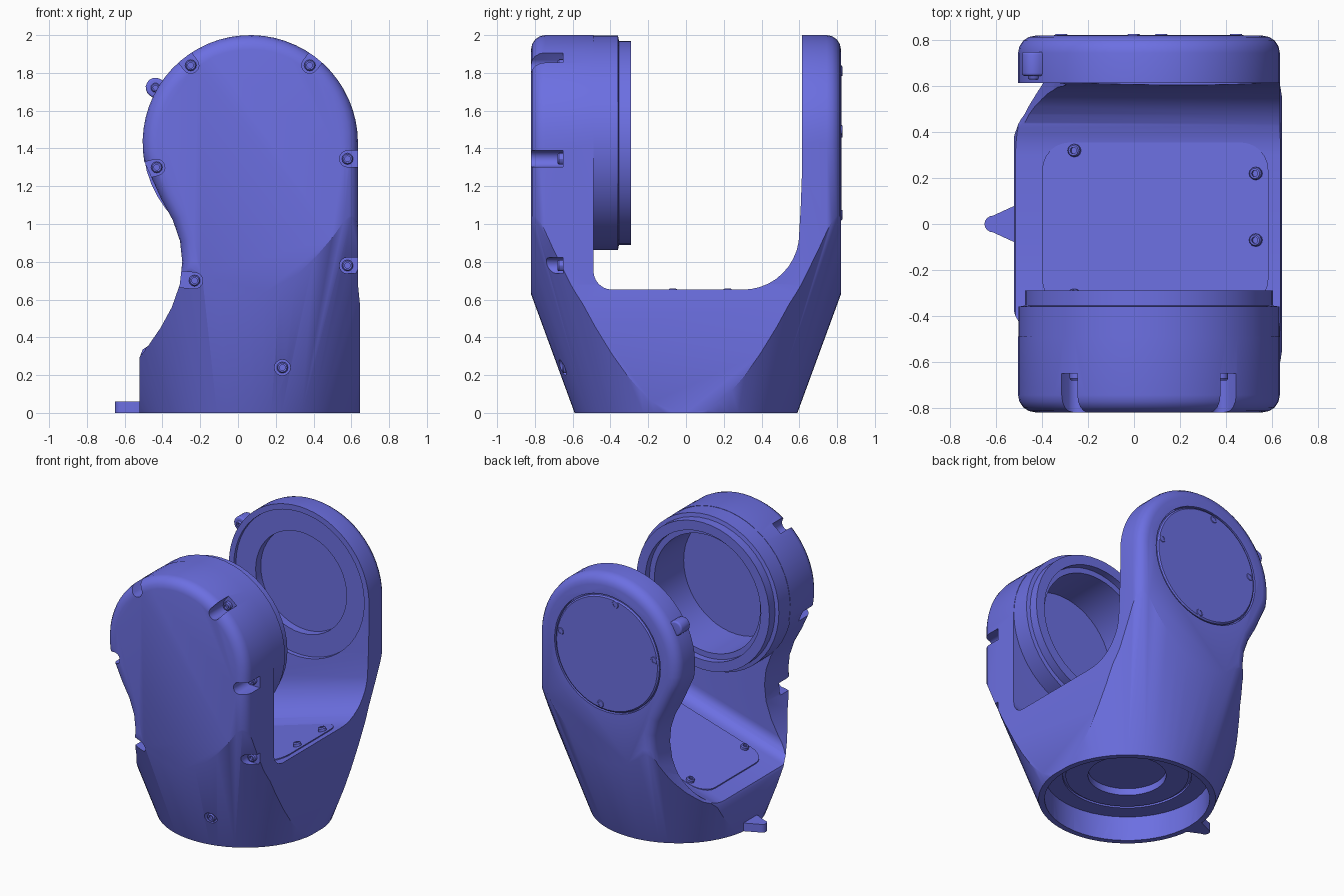
import bpy, bmesh, math
from mathutils import Vector

if "Cube" in bpy.data.objects:
    bpy.data.objects.remove(bpy.data.objects["Cube"])

CX, CZ, R = 0.065, 1.43, 0.57      # pivot centre and arm radius
SLOPE = 0.3                        # the floor between the arms falls to the left


def finish(name, bm):
    bmesh.ops.remove_doubles(bm, verts=bm.verts, dist=1e-5)
    bmesh.ops.recalc_face_normals(bm, faces=bm.faces)
    me = bpy.data.meshes.new(name)
    bm.to_mesh(me)
    bm.free()
    ob = bpy.data.objects.new(name, me)
    bpy.context.collection.objects.link(ob)
    return ob


def prism(name, pts, axis, lo, hi, bevel=0):
    """Extrude a 2D outline along an axis, optionally rounding both rims."""
    place = {'x': lambda u, v, t: (t, u, v),
             'y': lambda u, v, t: (u, t, v),
             'z': lambda u, v, t: (u, v, t)}[axis]
    bm = bmesh.new()
    a = [bm.verts.new(place(u, v, lo)) for u, v in pts]
    b = [bm.verts.new(place(u, v, hi)) for u, v in pts]
    caps = [bm.faces.new(a), bm.faces.new(b)]
    n = len(pts)
    for i in range(n):
        j = (i + 1) % n
        bm.faces.new((a[i], a[j], b[j], b[i]))
    bmesh.ops.recalc_face_normals(bm, faces=bm.faces)
    if bevel:
        rim = [e for f in caps for e in f.edges]
        bmesh.ops.bevel(bm, geom=rim, offset=bevel, segments=4,
                        profile=0.5, affect='EDGES')
    return finish(name, bm)


def lathe(name, prof, axis='y', centre=(CX, CZ), steps=48):
    """Revolve (radius, height) pairs around the y or z axis."""
    c0, c1 = centre
    bm = bmesh.new()
    if axis == 'y':
        vs = [bm.verts.new((c0 + r, t, c1)) for r, t in prof]
        cent, ax = (c0, 0, c1), (0, 1, 0)
    else:
        vs = [bm.verts.new((c0 + r, c1, t)) for r, t in prof]
        cent, ax = (c0, c1, 0), (0, 0, 1)
    es = [bm.edges.new(p) for p in zip(vs, vs[1:])]
    bmesh.ops.spin(bm, geom=vs + es, cent=cent, axis=ax,
                   angle=2 * math.pi, steps=steps)
    return finish(name, bm)


def arc(cx, cy, r, a0, a1, n):
    return [(cx + r * math.cos(math.radians(a0 + (a1 - a0) * i / n)),
             cy + r * math.sin(math.radians(a0 + (a1 - a0) * i / n)))
            for i in range(n + 1)]


def stadium(x, z, dx, dz, r, length):
    """Half-round slot outline opening in direction (dx, dz)."""
    ang = math.degrees(math.atan2(dz, dx))
    d = Vector((dx, dz)).normalized() * length
    return arc(x, z, r, ang + 90, ang + 270, 8) + [
        (px + d.x, pz + d.y) for px, pz in arc(x, z, r, ang + 270, ang + 90, 1)]


def boolean(ob, tool, op='DIFFERENCE'):
    m = ob.modifiers.new('bool', 'BOOLEAN')
    m.operation, m.solver, m.object = op, 'EXACT', tool
    bpy.context.view_layer.objects.active = ob
    bpy.ops.object.modifier_apply(modifier=m.name)
    bpy.data.objects.remove(tool, do_unlink=True)


def screw(name, pos, normal, r=0.03):
    ob = lathe(name, [(0, -.03), (r, -.03), (r, .008), (r * .8, .016),
                      (r * .5, .016), (r * .5, 0), (0, 0)], 'z', (0, 0), 12)
    ob.location = pos
    ob.rotation_euler = Vector(normal).to_track_quat('Z', 'Y').to_euler()


def floor_z(x):
    return 0.65 - SLOPE * (0.63 - x)


# Fork body: side-profiled slab trimmed by a flaring cone
left = [(-0.46, 1.25), (-0.405, 1.13), (-0.345, 1.02), (-0.307, 0.91),
        (-0.295, 0.8), (-0.308, 0.68), (-0.35, 0.56), (-0.41, 0.45),
        (-0.455, 0.385), (-0.475, 0.355), (-0.505, 0.335), (-0.522, 0.29)]
outline = arc(CX, CZ, R, 0, 190, 32) + left + [
    (-0.522, -0.1), (0.645, -0.1), (0.645, 0.58), (0.635, 0.68)]
body = prism('fork_body', outline, 'y', -0.82, 0.82, 0.075)
boolean(body, lathe('cone', [(0, 0), (0.59, 0), (1.36, 2.1), (0, 2.1)],
                    'z', (0.06, 0), 64), 'INTERSECT')

# Gap between the arms, sheared so its floor slopes
gap = ([(-0.49, 2.6)] + arc(-0.39, 0.75, 0.1, 180, 270, 6)
       + arc(0.3, 0.95, 0.3, 270, 360, 10)[:-1]
       + [(0.607, 1.08), (0.615, 1.3), (0.615, 2.6)])
cutter = prism('gap', gap, 'x', -1.2, 1.2)
for v in cutter.data.vertices:
    v.co.z += floor_z(v.co.x) - 0.65
boolean(body, cutter)

# Recesses: front bore, back arm seat, cover groove, hollow base
boolean(body, lathe('bore', [(0, -.69), (.45, -.69), (.45, -.4), (0, -.4)]))
boolean(body, lathe('seat', [(0, .5), (.53, .5), (.53, .64), (.37, .64),
                             (.37, .70), (0, .70)]))
boolean(body, lathe('cover_pocket', [(0, .795), (.43, .795), (.43, .9), (0, .9)]))
boolean(body, lathe('hollow', [(0, -.1), (.55, -.1), (.55, .18), (.43, .18),
                               (.43, .195), (.41, .195), (.41, .18),
                               (.26, .18), (.26, .23), (0, .23)],
                    'z', (0.06, 0)))

# Screw notches round the front arm
notches = [(-0.25, 1.84, -0.31, 0.41), (0.38, 1.84, 0.31, 0.41),
           (-0.43, 1.30, -1, -0.25), (0.58, 1.345, 1, 0),
           (-0.23, 0.70, -1, 0.1), (0.58, 0.78, 1, 0)]
for x, z, dx, dz in notches:
    boolean(body, prism('notch', stadium(x, z, dx, dz, 0.043, 0.25),
                        'y', -0.95, -0.65))
    screw('arm_screw', (x, -0.665, z), (0, -1, 0))
boolean(body, lathe('counterbore', [(0, -.8), (.042, -.8), (.042, -.62), (0, -.62)],
                    'y', (0.235, 0.24), 16))
screw('base_screw', (0.235, -0.64, 0.24), (0, -1, 0))

# Front drum housing with stepped flange and deep cup
lathe('drum_housing', [(0, -.68), (.43, -.68), (.43, -.34), (.47, -.34),
                       (.47, -.29), (.54, -.29), (.54, -.355), (.568, -.36),
                       (.568, -.51), (.445, -.51), (.445, -.687), (0, -.687)])

# Back cover with its screws
lathe('back_cover', [(0, .78), (.42, .78), (.42, .816), (.41, .824), (0, .824)])
for a in (10, 100, 172, 278):
    a = math.radians(a)
    screw('cover_screw', (CX + .385 * math.cos(a), .812, CZ + .385 * math.sin(a)),
          (0, 1, 0))

# Sloping floor panel with its screws
x0, x1, y0, y1, c = -0.4, 0.585, -0.36, 0.355, 0.12
rect = (arc(x1 - c, y1 - c, c, 0, 90, 6) + arc(x0 + c, y1 - c, c, 90, 180, 6)
        + arc(x0 + c, y0 + c, c, 180, 270, 6) + arc(x1 - c, y0 + c, c, 270, 360, 6))
panel = prism('floor_panel', rect, 'z', -0.03, 0.008)
for v in panel.data.vertices:
    v.co.z += floor_z(v.co.x)
for x, y in [(-0.26, 0.32), (0.53, 0.22), (0.53, -0.07), (-0.26, -0.31)]:
    screw('floor_screw', (x, y, floor_z(x) + 0.018), (-SLOPE, 0, 1), 0.028)

# Index lug on the back arm
prism('arm_lug', stadium(-0.437, 1.722, 0.5, -0.29, 0.052, 0.045), 'y',
      0.645, 0.75, 0.012)
screw('lug_screw', (-0.437, 0.645, 1.722), (0, -1, 0), 0.025)

# Index lug at the base
lug = [(-0.45, 0.11), (-0.53, 0.075)] + arc(-0.615, 0, 0.036, 90, 270, 8) + [
    (-0.53, -0.075), (-0.45, -0.11)]
base_lug = prism('base_lug', lug, 'z', 0, 0.06)
boolean(base_lug, lathe('lug_trim', [(0, -.1), (.56, -.1), (.56, .3), (0, .3)],
                        'z', (0.06, 0)))

# Blue finish, smooth shading with crisp edges
blue = bpy.data.materials.new('blue_paint')
blue.diffuse_color = (0.15, 0.16, 0.76, 1)
blue.use_nodes = True
blue.node_tree.nodes["Principled BSDF"].inputs["Base Color"].default_value = blue.diffuse_color
for ob in bpy.context.scene.objects:
    ob.data.materials.clear()
    ob.data.materials.append(blue)
    ob.select_set(True)
bpy.context.view_layer.objects.active = body
bpy.ops.object.shade_smooth_by_angle(angle=math.radians(30))
